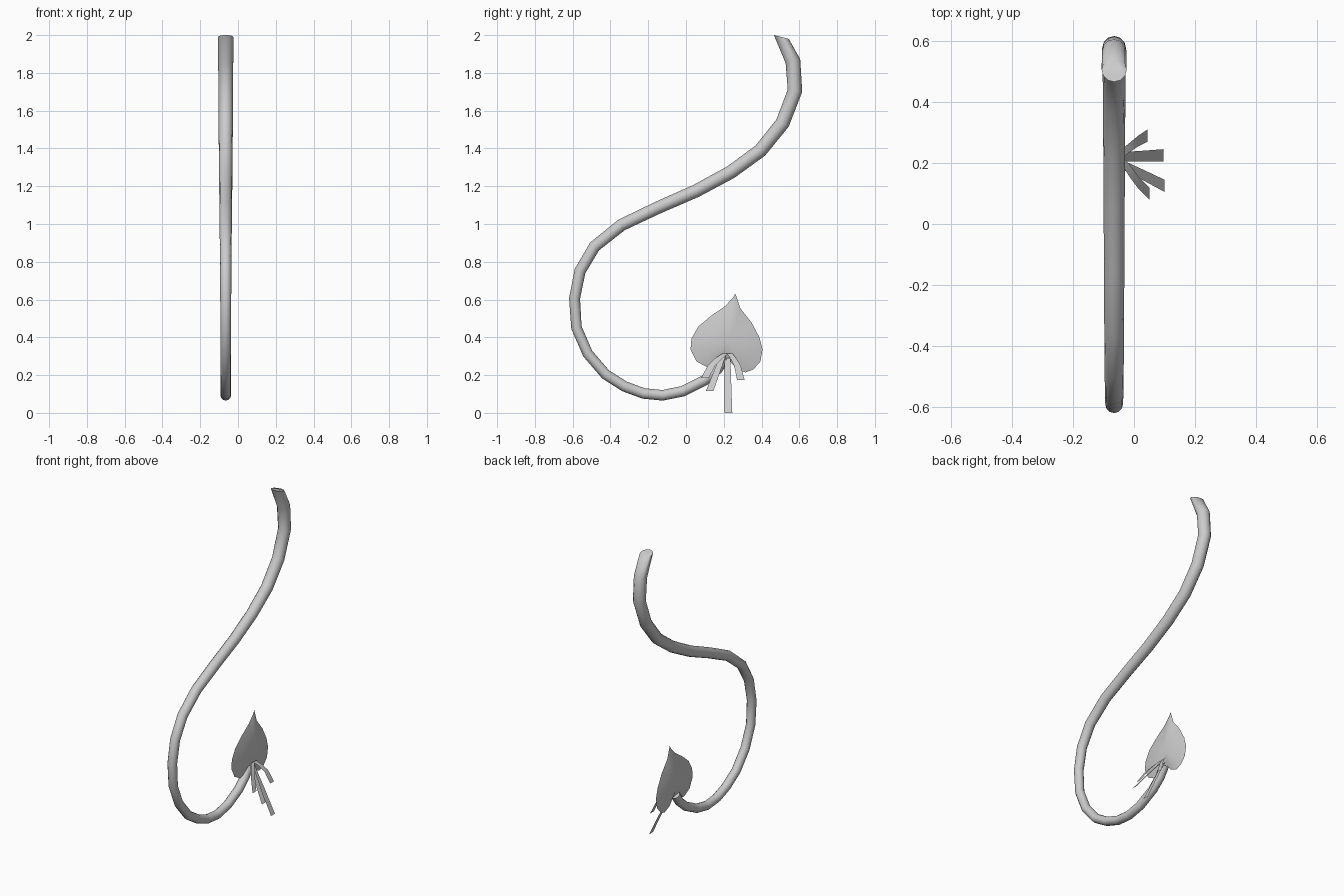
import bpy, bmesh, math
from mathutils import Vector

if "Cube" in bpy.data.objects:
    bpy.data.objects.remove(bpy.data.objects["Cube"])

grey = bpy.data.materials.new("plain grey")
grey.diffuse_color = (0.6, 0.6, 0.6, 1)
grey.use_nodes = True
grey.node_tree.nodes["Principled BSDF"].inputs["Base Color"].default_value = grey.diffuse_color
X0 = -0.065  # plane the tail lies in


def finish(name, bm, angle=60, recalc=True):
    if recalc:
        bmesh.ops.recalc_face_normals(bm, faces=bm.faces)
    me = bpy.data.meshes.new(name)
    bm.to_mesh(me)
    bm.free()
    ob = bpy.data.objects.new(name, me)
    bpy.context.collection.objects.link(ob)
    me.materials.append(grey)
    bpy.ops.object.select_all(action='DESELECT')
    ob.select_set(True)
    bpy.context.view_layer.objects.active = ob
    bpy.ops.object.shade_smooth_by_angle(angle=math.radians(angle))
    return ob


# Tail: tapering tube swept along an S-shaped (y, z) path
path = [(.505, 1.99), (.566, 1.862), (.577, 1.706), (.511, 1.534), (.394, 1.389),
        (.238, 1.275), (.053, 1.175), (-.148, 1.087), (-.341, .995), (-.484, .881),
        (-.561, .751), (-.59, .606), (-.58, .452), (-.521, .315), (-.426, .204),
        (-.325, .14), (-.225, .103), (-.124, .093), (-.019, .114), (.098, .172),
        (.165, .23), (.205, .29)]
pts = [Vector((X0, y, z)) for y, z in path]
SIDES = 12
bm = bmesh.new()
rings = []
for i, p in enumerate(pts):
    a, b = pts[max(i - 1, 0)], pts[min(i + 1, len(pts) - 1)]
    t = ((p - a).normalized() + (b - p).normalized()).normalized()
    if i == 0:
        t = Vector((0, -.25, -.97))  # nearly level cut at the root
    side = t.cross(Vector((1, 0, 0)))
    r = .041 - .013 * min(i / 12, 1)
    rings.append([bm.verts.new(p + r * (math.cos(k * math.tau / SIDES) * Vector((1, 0, 0))
                                        + math.sin(k * math.tau / SIDES) * side))
                  for k in range(SIDES)])
for r0, r1 in zip(rings, rings[1:]):
    for k in range(SIDES):
        n = (k + 1) % SIDES
        bm.faces.new((r0[k], r0[n], r1[n], r1[k]))
bm.faces.new(rings[0])
bm.faces.new(rings[-1])
finish("tail", bm)

# Heart tip: thin lens with a sharp rim
rim = [(.262, .632), (.288, .553), (.347, .479), (.389, .399), (.405, .336), (.394, .272),
       (.357, .23), (.315, .214), (.265, .235), (.225, .283), (.167, .255), (.114, .241),
       (.056, .272), (.024, .336), (.029, .394), (.066, .458), (.135, .516), (.204, .563),
       (.246, .606)]
mid = Vector((.227, .38))
bm = bmesh.new()
edge = [bm.verts.new((X0, y, z)) for y, z in rim]
for s in (-1, 1):
    inner = []
    for y, z in rim:
        q = mid.lerp(Vector((y, z)), .6)
        inner.append(bm.verts.new((X0 + s * .016, q.x, q.y)))
    centre = bm.verts.new((X0 + s * .024, mid.x, mid.y))
    for k in range(len(rim)):
        n = (k + 1) % len(rim)
        bm.faces.new((edge[k], edge[n], inner[n], inner[k]))
        bm.faces.new((inner[k], inner[n], centre))
finish("heart_tip", bm, 40)


# Ribbons: flat strips, each row is (x, z, y of one edge, y of other edge)
def ribbon(name, rows):
    bm = bmesh.new()
    pairs = [(bm.verts.new((x, y0, z)), bm.verts.new((x, y1, z))) for x, z, y0, y1 in rows]
    for (a, b), (c, d) in zip(pairs, pairs[1:]):
        bm.faces.new((a, c, d, b))
    finish(name, bm, 40, False)


ribbon("long_ribbon", [(-.045, .29, .205, .235), (.03, .142, .205, .24), (.097, 0, .205, .245)])
ribbon("slanted_ribbon", [(-.04, .30, .18, .21), (.03, .21, .143, .178), (.1, .115, .105, .145)])
ribbon("left_loop", [(-.04, .315, .195, .225), (-.015, .29, .155, .195),
                     (.015, .25, .115, .155), (.05, .185, .08, .12)])
ribbon("right_loop", [(-.04, .315, .215, .245), (-.015, .29, .235, .265),
                      (.015, .25, .255, .29), (.045, .175, .27, .31)])
